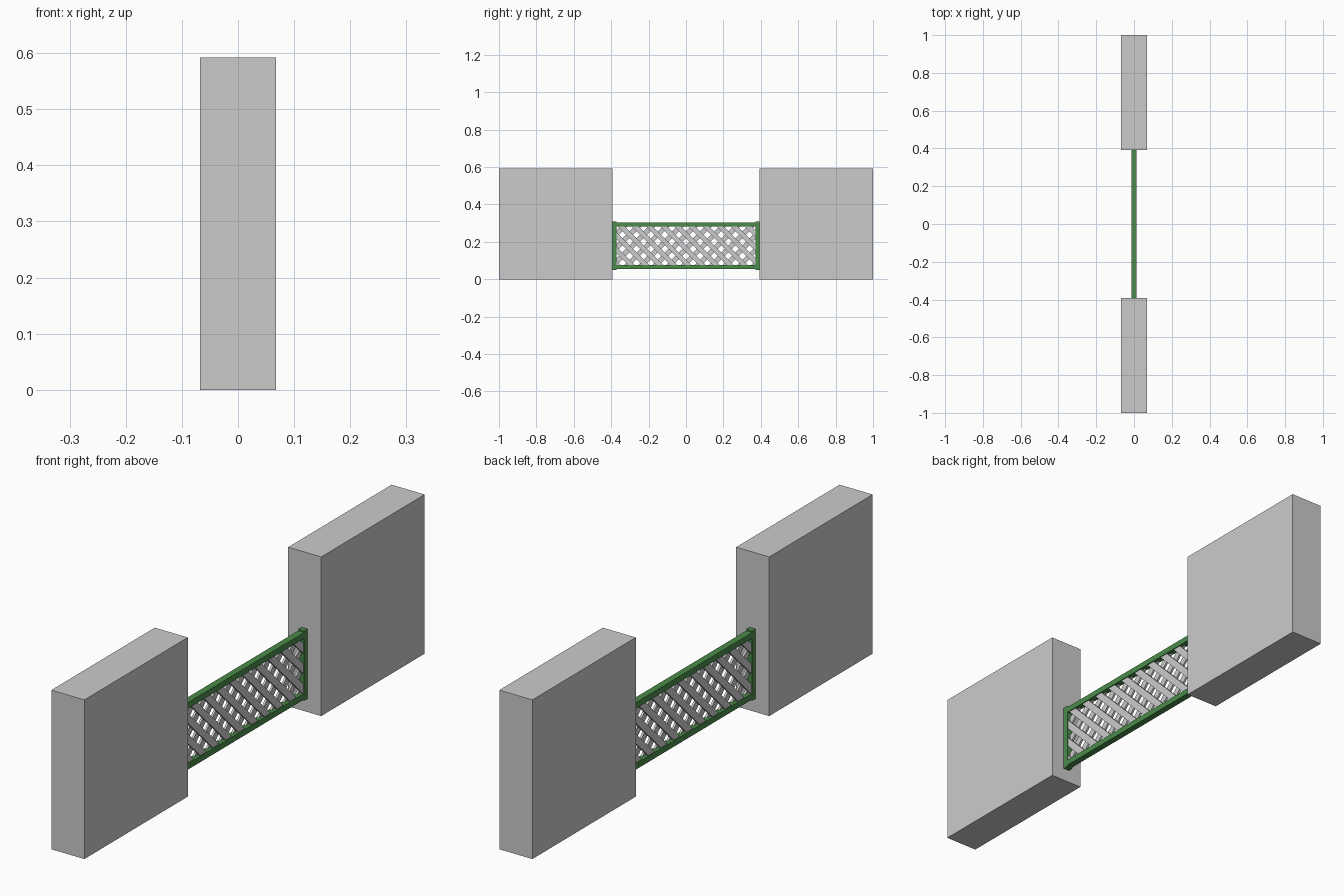
import bpy, bmesh, math
from mathutils import Vector, Matrix

if "Cube" in bpy.data.objects:
    bpy.data.objects.remove(bpy.data.objects["Cube"])

green = bpy.data.materials.new("dark_green")
green.diffuse_color = (0.07, 0.26, 0.07, 1)
green.use_nodes = True
green.node_tree.nodes["Principled BSDF"].inputs["Base Color"].default_value = green.diffuse_color


def finish(name, bm, mat=None):
    me = bpy.data.meshes.new(name)
    bm.to_mesh(me)
    bm.free()
    ob = bpy.data.objects.new(name, me)
    bpy.context.collection.objects.link(ob)
    if mat:
        me.materials.append(mat)
    return ob


def add_box(bm, center, size, rot=Matrix()):
    m = Matrix.Translation(center) @ rot @ Matrix.Diagonal((*size, 1))
    bmesh.ops.create_cube(bm, size=1, matrix=m)


def box(name, lo, hi, mat=None):
    lo, hi = Vector(lo), Vector(hi)
    bm = bmesh.new()
    add_box(bm, (lo + hi) / 2, hi - lo)
    return finish(name, bm, mat)


# Wall blocks and gate posts at both ends
for side, s in (("left", -1), ("right", 1)):
    y0, y1 = sorted((s * 0.392, s * 1.0))
    box(side + "_wall", (-0.068, y0, 0), (0.068, y1, 0.592), None)
    y0, y1 = sorted((s * 0.371, s * 0.392))
    box(side + "_gate_post", (-0.0125, y0, 0.05), (0.0125, y1, 0.309), green)

# Top and bottom rails
box("bottom_rail", (-0.0125, -0.371, 0.055), (0.0125, 0.371, 0.077), green)
box("top_rail", (-0.0125, -0.371, 0.282), (0.0125, 0.371, 0.304), green)

# Diagonal lattice: one layer of slats per direction, trimmed to the frame opening
PITCH, WIDTH, THICK = 0.0755, 0.026, 0.008
Y, Z0, Z1 = 0.371, 0.077, 0.282
ZC = 0.2
for name, s in (("front_slats", 1), ("back_slats", -1)):
    bm = bmesh.new()
    rot = Matrix.Rotation(-s * math.pi / 4, 4, 'X')
    for i in range(-7, 7):
        add_box(bm, (s * 0.005, (i + 0.5) * PITCH, ZC), (THICK, 0.8, WIDTH), rot)
    for co, no in (((0, Y, 0), (0, 1, 0)), ((0, -Y, 0), (0, -1, 0)),
                   ((0, 0, Z1), (0, 0, 1)), ((0, 0, Z0), (0, 0, -1))):
        geom = bm.verts[:] + bm.edges[:] + bm.faces[:]
        bmesh.ops.bisect_plane(bm, geom=geom, plane_co=co, plane_no=no, clear_outer=True)
        bmesh.ops.holes_fill(bm, edges=[e for e in bm.edges if e.is_boundary])
    finish(name, bm)
